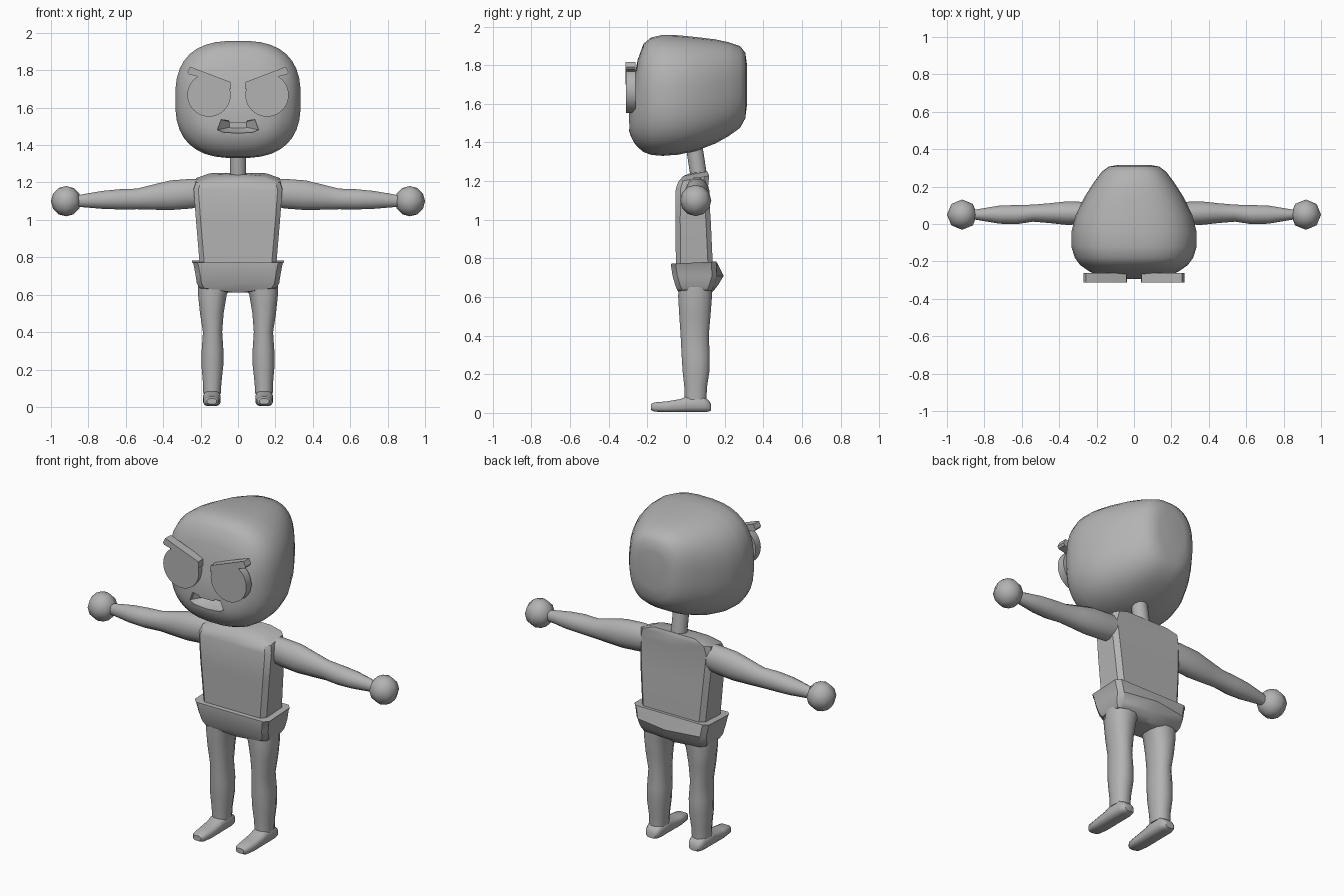
import bpy, bmesh, math
from mathutils import Vector

if "Cube" in bpy.data.objects:
    bpy.data.objects.remove(bpy.data.objects["Cube"])

grey = bpy.data.materials.new("plain grey")
grey.diffuse_color = (0.45, 0.45, 0.45, 1)
grey.use_nodes = True
grey.node_tree.nodes["Principled BSDF"].inputs["Base Color"].default_value = grey.diffuse_color


def finish(bm, name, angle=40):
    bmesh.ops.recalc_face_normals(bm, faces=bm.faces)
    me = bpy.data.meshes.new(name)
    bm.to_mesh(me)
    bm.free()
    ob = bpy.data.objects.new(name, me)
    bpy.context.collection.objects.link(ob)
    me.materials.append(grey)
    smooth(ob, angle)
    return ob


def smooth(ob, angle):
    bpy.ops.object.select_all(action='DESELECT')
    ob.select_set(True)
    bpy.context.view_layer.objects.active = ob
    bpy.ops.object.shade_smooth_by_angle(angle=math.radians(angle))


def loft(name, rings, angle=40):
    """Skin a list of equal-length point rings and close both ends."""
    bm = bmesh.new()
    vs = [[bm.verts.new(p) for p in r] for r in rings]
    n = len(vs[0])
    for a, b in zip(vs, vs[1:]):
        for i in range(n):
            j = (i + 1) % n
            bm.faces.new((a[i], a[j], b[j], b[i]))
    bm.faces.new(vs[0])
    bm.faces.new(vs[-1])
    return finish(bm, name, angle)


def oval(n, p=2.0):
    """Unit superellipse."""
    out = []
    for i in range(n):
        t = 2 * math.pi * (i + 0.5) / n
        c, s = math.cos(t), math.sin(t)
        out.append((math.copysign(abs(c) ** (2 / p), c), math.copysign(abs(s) ** (2 / p), s)))
    return out


def plate(name, pts, y0, y1):
    return loft(name, [[(x, y, z) for x, z in pts] for y in (y0, y1)], 30)


def body_ring(z, hw, y0, y1, slope=0.0, ridge=0.0, ch=0.025):
    """Chamfered rectangle; the back can have a central ridge."""
    pts = [(-hw, y0 + ch), (-hw + ch, y0), (0, y0), (hw - ch, y0), (hw, y0 + ch),
           (hw, y1 - ch), (hw - ch, y1), (0, y1 + ridge), (-hw + ch, y1), (-hw, y1 - ch)]
    return [(x, y, z + slope * (y - 0.04)) for x, y in pts]


# head: cross-sections from back to front (y, half width, bottom, top)
sections = [(.315, .09, 1.59, 1.81), (.307, .135, 1.525, 1.865), (.28, .172, 1.475, 1.90),
            (.22, .217, 1.432, 1.92), (.15, .262, 1.393, 1.935), (.05, .312, 1.355, 1.947),
            (-.04, .335, 1.336, 1.956), (-.12, .336, 1.33, 1.958), (-.18, .318, 1.335, 1.945),
            (-.22, .288, 1.35, 1.912), (-.25, .245, 1.375, 1.83), (-.27, .21, 1.40, 1.73),
            (-.285, .16, 1.43, 1.65), (-.295, .1, 1.46, 1.59)]
head = loft("head", [[(hw * u, y, (b + t) / 2 + (t - b) / 2 * v) for u, v in oval(36, 2.65)]
                     for y, hw, b, t in sections], 50)

# mouth: tapering cut into the face
half = [(0, 1.463, 0, 1.49), (.08, 1.469, .035, 1.49), (.11, 1.482, .045, 1.495),
        (.09, 1.536, .045, 1.525), (.05, 1.53, .03, 1.525), (.045, 1.52, .02, 1.525)]
full = half + [(-a, b, -c, d) for a, b, c, d in reversed(half[1:])]
cutter = loft("mouth_cutter", [[(a, -.34, b) for a, b, c, d in full],
                               [(a, -.275, b) for a, b, c, d in full],
                               [(c, -.22, d) for a, b, c, d in full]])
cutter.hide_render = True
mod = head.modifiers.new("mouth", 'BOOLEAN')
mod.operation = 'DIFFERENCE'
mod.solver = 'EXACT'
mod.object = cutter
bpy.context.view_layer.objects.active = head
bpy.ops.object.modifier_apply(modifier=mod.name)
bpy.data.objects.remove(cutter)
smooth(head, 40)

# neck leaning forward into the head
loft("neck", [[(.045 * u, y + .045 * v, z) for u, v in oval(12)]
              for y, z in ((.07, 1.2), (.03, 1.46))])

# torso
loft("torso", [body_ring(.74, .203, -.052, .14), body_ring(1.0, .225, -.055, .128),
               body_ring(1.17, .237, -.053, .115, .1), body_ring(1.212, .225, -.04, .12, .2),
               body_ring(1.237, .16, -.015, .11, .2), body_ring(1.243, .06, .02, .1, .1)], 30)

# hips with flared waist and seat ridge
loft("hips", [body_ring(.612, .05, -.03, .11, 0, .01), body_ring(.635, .205, -.045, .135, 0, .01),
              body_ring(.66, .22, -.055, .145, 0, .02), body_ring(.71, .228, -.07, .16, 0, .035),
              body_ring(.765, .238, -.078, .157, 0, .01), body_ring(.778, .245, -.078, .157, .05)], 35)

arm_sections = [(.20, 1.145, .075, .06), (.25, 1.14, .082, .062), (.36, 1.132, .082, .065),
                (.45, 1.122, .07, .055), (.54, 1.112, .057, .047), (.63, 1.11, .056, .053),
                (.72, 1.107, .05, .05), (.80, 1.104, .04, .036), (.87, 1.10, .03, .024)]
leg_sections = [(.67, .118, .1, .048, .09), (.6, .137, .079, .047, .09), (.5, .140, .065, .046, .083),
                (.4, .136, .053, .045, .075), (.3, .136, .06, .05, .075), (.22, .137, .06, .052, .072),
                (.13, .138, .051, .05, .06), (.07, .139, .048, .05, .058)]
foot_sections = [(-.182, .025, .015, .045), (-.165, .038, .006, .055), (-.1, .046, .003, .06),
                 (-.03, .047, .003, .072), (.0, .048, .003, .085), (.09, .048, .003, .085),
                 (.118, .04, .006, .065), (.13, .028, .012, .045)]

for s, side in ((1, "left"), (-1, "right")):
    # eye disc, cut off along the slanted brow
    eye = []
    for i in range(40):
        t = 2 * math.pi * i / 40
        x, z = .155 + .116 * math.cos(t), 1.668 + .116 * math.sin(t)
        eye.append((s * x, min(z, 1.715 + .39 * (x - .04))))
    plate(side + "_eye", eye, -.31, -.262)
    plate(side + "_brow", [(s * x, z) for x, z in
          ((.037, 1.70), (.21, 1.765), (.262, 1.778), (.27, 1.79), (.256, 1.818), (.245, 1.815), (.04, 1.737))],
          -.314, -.262)

    # arm and fist
    loft(side + "_arm", [[(s * x, .058 - .008 * (x > .6) + ry * u, z + rz * v) for u, v in oval(12)]
                         for x, z, rz, ry in arm_sections])
    bm = bmesh.new()
    bmesh.ops.create_uvsphere(bm, u_segments=8, v_segments=6, radius=.081)
    for v in bm.verts:
        v.co += Vector((s * .919, .05, 1.10))
    finish(bm, side + "_fist", 60)

    # leg and foot
    loft(side + "_leg", [[(s * (x + rx * u), y + ry * v, z) for u, v in oval(12, 2.3)]
                         for z, x, rx, y, ry in leg_sections])
    loft(side + "_foot", [[(s * (.14 + hw * u), y, (b + t) / 2 + (t - b) / 2 * v) for u, v in oval(12, 3)]
                          for y, hw, b, t in foot_sections])
